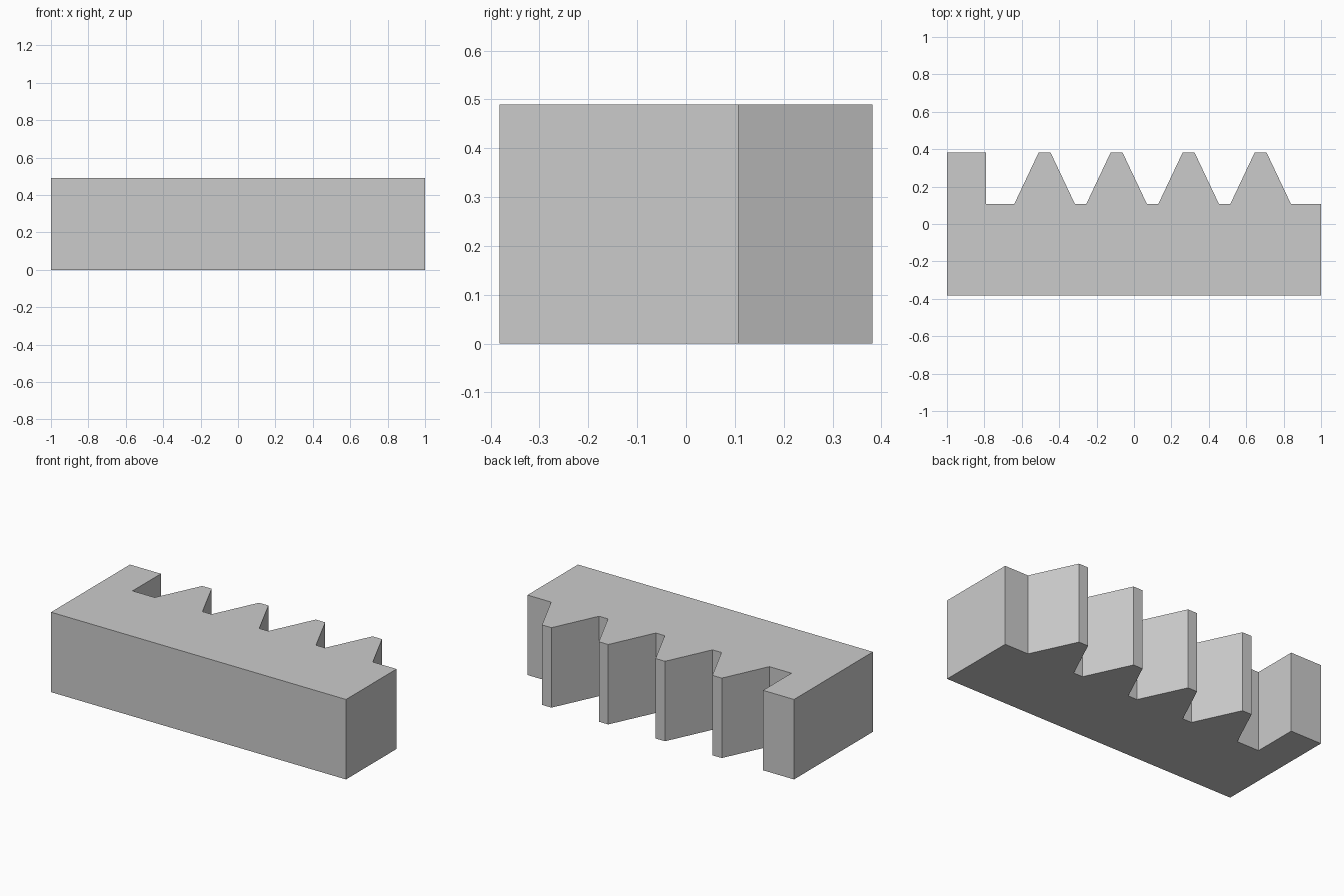
import bpy
import bmesh

if "Cube" in bpy.data.objects:
    bpy.data.objects.remove(bpy.data.objects["Cube"], do_unlink=True)

# Overall sizes
HEIGHT = 0.49
FRONT, ROOT, TIP = -0.382, 0.107, 0.382
PITCH, FIRST_TOOTH, TEETH = 0.385, -0.478, 4
ROOT_HALF, TIP_HALF = 0.162, 0.032
STOP_EDGE = -0.79

# Plain grey material
grey = bpy.data.materials.new("plain grey")
grey.use_nodes = True
colour = (0.6, 0.6, 0.6, 1)
grey.diffuse_color = colour
grey.node_tree.nodes["Principled BSDF"].inputs["Base Color"].default_value = colour

# Outline: straight front, end stop, then the row of teeth
outline = [(1, ROOT), (1, FRONT), (-1, FRONT), (-1, TIP),
           (STOP_EDGE, TIP), (STOP_EDGE, ROOT)]
for i in range(TEETH):
    x = FIRST_TOOTH + i * PITCH
    outline += [(x - ROOT_HALF, ROOT), (x - TIP_HALF, TIP),
                (x + TIP_HALF, TIP), (x + ROOT_HALF, ROOT)]

# Extrude the outline upward into the solid rack
bm = bmesh.new()
base = bm.faces.new([bm.verts.new((x, y, 0)) for x, y in outline])
result = bmesh.ops.extrude_face_region(bm, geom=[base], use_keep_orig=True)
top_verts = [g for g in result["geom"] if isinstance(g, bmesh.types.BMVert)]
bmesh.ops.translate(bm, verts=top_verts, vec=(0, 0, HEIGHT))
bmesh.ops.recalc_face_normals(bm, faces=bm.faces)

mesh = bpy.data.meshes.new("toothed_rack")
bm.to_mesh(mesh)
bm.free()
mesh.materials.append(grey)
rack = bpy.data.objects.new("toothed_rack", mesh)
bpy.context.collection.objects.link(rack)
